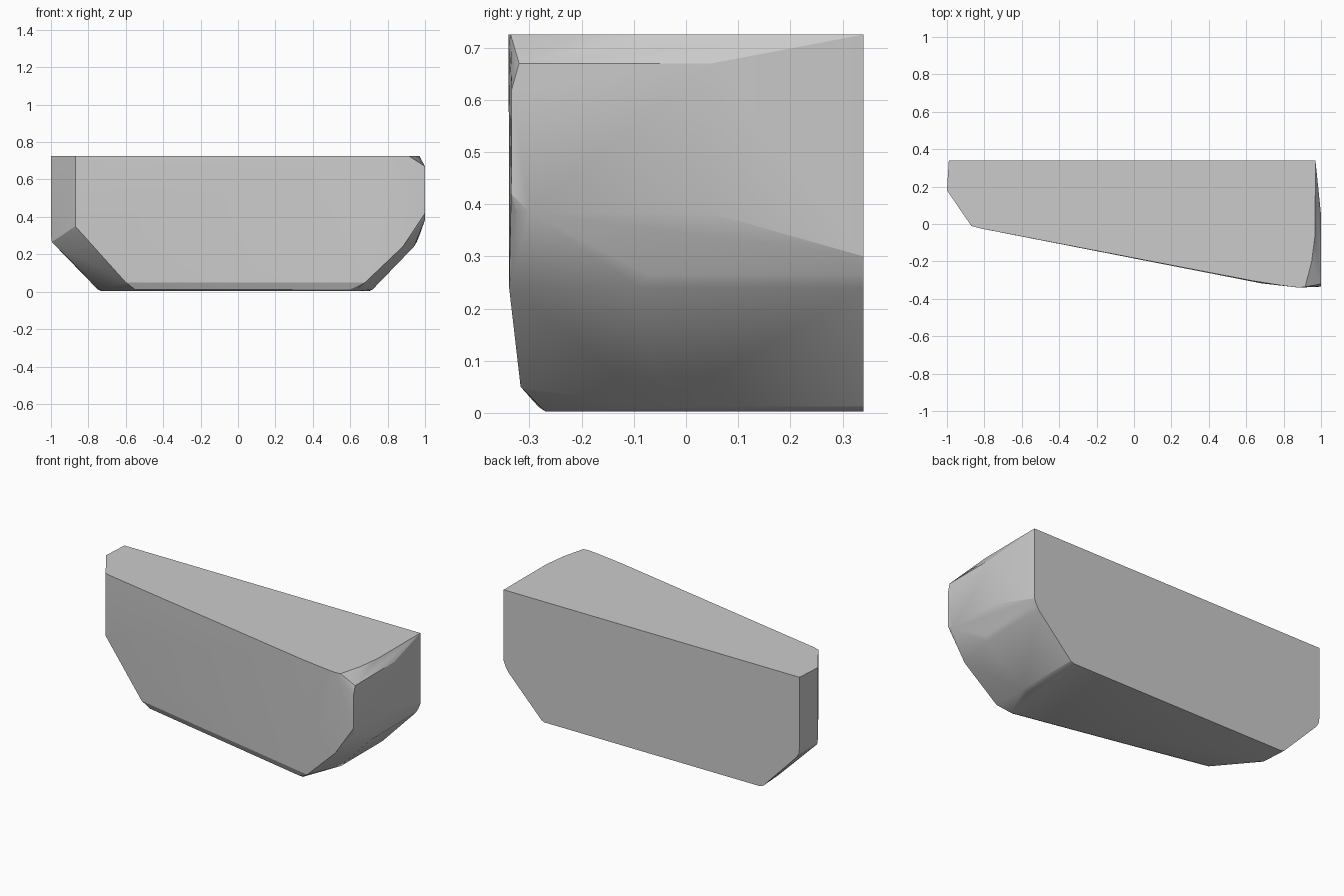
import bpy, bmesh, math

TOP = 0.725
bm = bmesh.new()

def ring(z, pts):
    """Add one horizontal outline (x, y) at height z."""
    for x, y in pts:
        bm.verts.new((x, y, z))

# underside outline
ring(0.003, [(-0.73, 0.34), (-0.72, 0.19), (-0.52, -0.03),
             (0.56, -0.25), (0.62, -0.27), (0.69, -0.05), (0.70, 0.34)])
# rounded lower rim
ring(0.012, [(-0.75, 0.34), (-0.74, 0.18), (-0.55, -0.045),
             (0.60, -0.283), (0.72, -0.05), (0.72, 0.34)])
ring(0.05, [(-0.60, -0.055), (0.58, -0.288), (0.68, -0.317)])
# top of the sloping ends
ring(0.24, [(-0.97, 0.34), (-0.97, 0.18), (0.88, -0.339), (0.94, -0.09), (0.94, 0.34)])
ring(0.265, [(-0.985, 0.34), (-0.995, 0.18), (0.952, -0.07), (0.955, 0.34)])
ring(0.35, [(-0.87, -0.01), (-0.82, -0.024)])
ring(0.30, [(-0.99, 0.34), (-1.0, 0.18), (0.97, 0.34)])
# upright right end panel
ring(0.385, [(0.99, -0.325), (1.0, -0.30), (1.0, 0.04)])
ring(0.42, [(1.0, -0.335)])
ring(0.67, [(1.0, -0.32), (1.0, 0.05)])
ring(0.62, [(1.0, -0.334)])
# top outline
ring(TOP, [(-0.99, 0.34), (-1.0, 0.18), (-0.87, -0.01), (-0.82, -0.024),
           (0.64, -0.305), (0.80, -0.33), (0.88, -0.34), (0.915, -0.336),
           (0.95, -0.20), (0.968, -0.06), (0.97, 0.34)])

# wrap the outlines in one faceted shell
res = bmesh.ops.convex_hull(bm, input=bm.verts[:])
loose = [v for v in bm.verts if not v.link_faces]
bmesh.ops.delete(bm, geom=loose, context='VERTS')
bmesh.ops.dissolve_limit(bm, angle_limit=math.radians(0.5),
                         verts=bm.verts[:], edges=bm.edges[:])
bmesh.ops.recalc_face_normals(bm, faces=bm.faces[:])

mesh = bpy.data.meshes.new("tapered_block")
bm.to_mesh(mesh)
bm.free()
block = bpy.data.objects.new("tapered_block", mesh)
bpy.context.collection.objects.link(block)
bpy.context.view_layer.objects.active = block
block.select_set(True)
bpy.ops.object.shade_smooth_by_angle(angle=math.radians(20))
